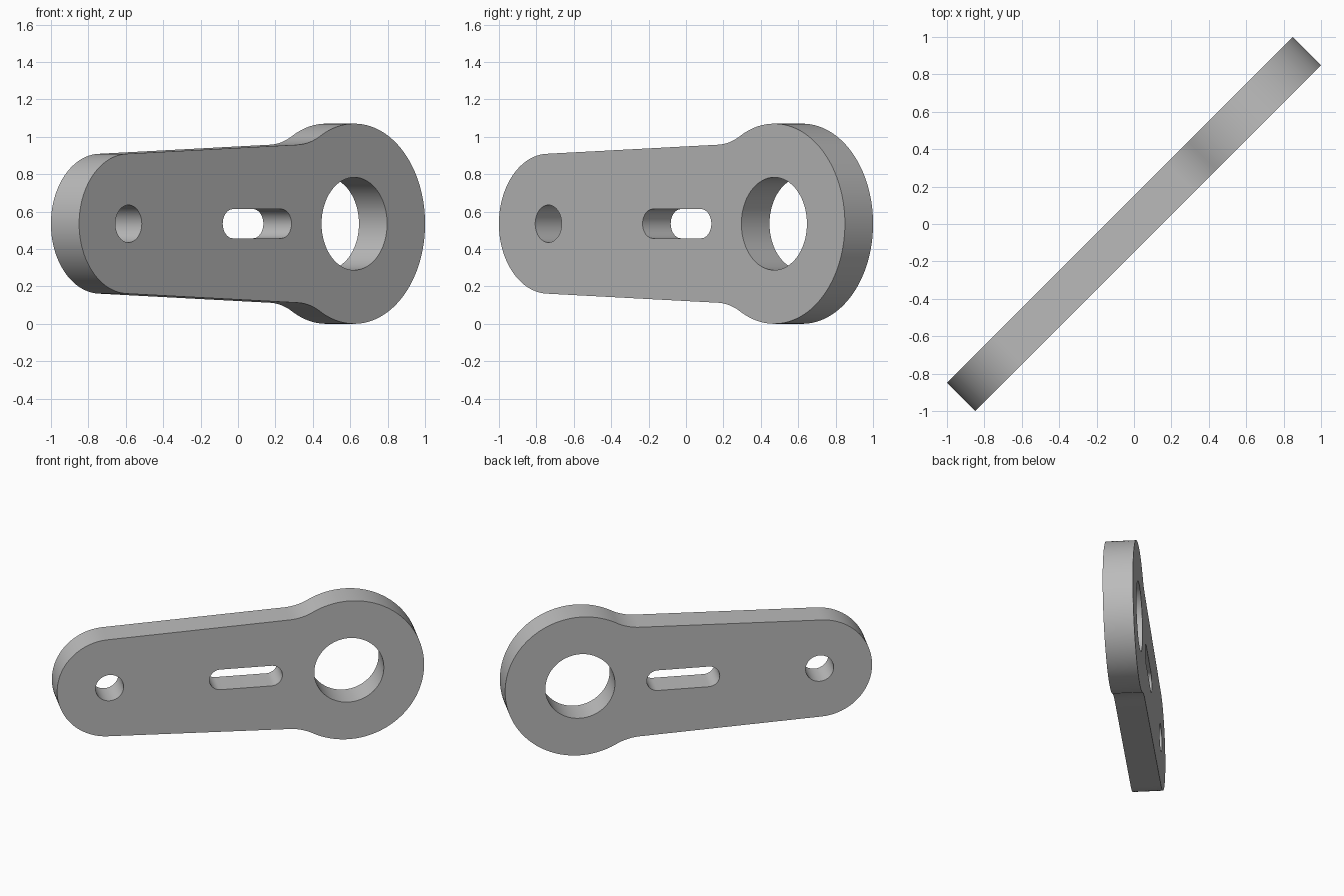
import bpy, bmesh
from math import sin, cos, pi, sqrt, atan2, radians
from mathutils import Vector

cube = bpy.data.objects.get("Cube")
if cube:
    bpy.data.objects.remove(cube, do_unlink=True)

# Main dimensions, measured along the plate (x) and across it (y)
BIG, SMALL = Vector((0.773, 0)), Vector((-0.934, 0))
BIG_R, SMALL_R, FILLET_R = 0.535, 0.374, 0.375
TAPER = radians(2.15)
THICKNESS = 0.213


def arc(centre, radius, start, end, steps):
    """Points along an arc between two angles."""
    return [centre + radius * Vector((cos(a), sin(a)))
            for a in (start + (end - start) * i / steps for i in range(steps + 1))]


def circle(centre, radius, steps=64):
    return arc(centre, radius, 0, 2 * pi, steps)[:-1]


def slot(centre, half_length, radius):
    shift = Vector((half_length - radius, 0))
    return (arc(centre + shift, radius, -pi / 2, pi / 2, 24)
            + arc(centre - shift, radius, pi / 2, 3 * pi / 2, 24))


def outline():
    """Round ends joined by tapered sides and tangent neck fillets."""
    along = Vector((cos(TAPER), sin(TAPER)))
    normal = Vector((-sin(TAPER), cos(TAPER)))
    length = BIG.x - SMALL.x
    off = SMALL_R + FILLET_R
    reach = sqrt((BIG_R + FILLET_R) ** 2 - (off + length * sin(TAPER)) ** 2)
    neck = SMALL + normal * off + along * (length * cos(TAPER) - reach)
    meet = atan2(neck.y - BIG.y, neck.x - BIG.x)
    upper = arc(BIG, BIG_R, 0, meet, 48)
    upper += arc(neck, FILLET_R, meet - pi, TAPER - pi / 2, 16)[1:]
    upper += arc(SMALL, SMALL_R, TAPER + pi / 2, pi, 32)
    lower = [Vector((p.x, -p.y)) for p in reversed(upper[1:-1])]
    return upper + lower


# Plate profile with its three openings
curve = bpy.data.curves.new("link_plate", 'CURVE')
curve.dimensions = '2D'
curve.fill_mode = 'BOTH'
curve.extrude = THICKNESS / 2
for loop in (outline(), circle(BIG, 0.248), circle(SMALL, 0.1, 48),
             slot(Vector((0.038, 0)), 0.26, 0.078)):
    spline = curve.splines.new('POLY')
    spline.points.add(len(loop) - 1)
    for point, p in zip(spline.points, loop):
        point.co = (p.x, p.y, 0, 1)
    spline.use_cyclic_u = True

# Stand the plate upright on the diagonal
plate = bpy.data.objects.new("link_plate", curve)
bpy.context.collection.objects.link(plate)
plate.rotation_euler = (pi / 2, 0, pi / 4)
plate.location.z = BIG_R

bpy.ops.object.select_all(action='DESELECT')
plate.select_set(True)
bpy.context.view_layer.objects.active = plate
bpy.ops.object.convert(target='MESH')

# Weld the caps to the walls
plate = bpy.context.object
bm = bmesh.new()
bm.from_mesh(plate.data)
bmesh.ops.remove_doubles(bm, verts=bm.verts, dist=0.0005)
bmesh.ops.recalc_face_normals(bm, faces=bm.faces)
bm.to_mesh(plate.data)
bm.free()
bpy.ops.object.shade_smooth_by_angle(angle=radians(30))

# Plain grey finish
grey = bpy.data.materials.new("plain_grey")
grey.use_nodes = True
colour = (0.5, 0.5, 0.5, 1)
grey.diffuse_color = colour
grey.node_tree.nodes["Principled BSDF"].inputs["Base Color"].default_value = colour
plate.data.materials.clear()
plate.data.materials.append(grey)
